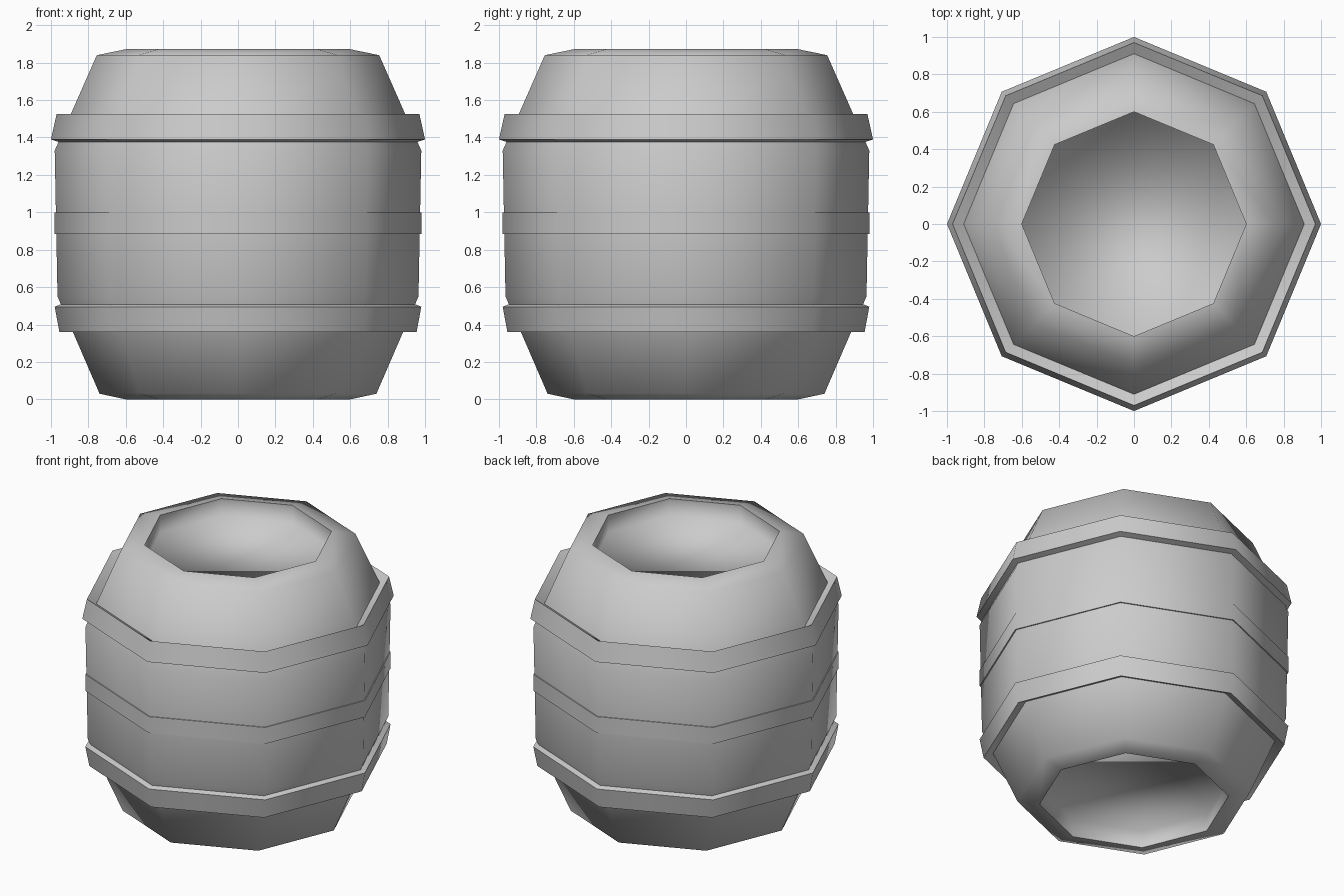
import bpy, bmesh, math

if "Cube" in bpy.data.objects:
    bpy.data.objects.remove(bpy.data.objects["Cube"])

SIDES = 8


def lathe(name, profile, closed=False, smooth=80):
    """Spin an (r, z) profile into an eight-sided ring mesh; cap the ends unless closed."""
    bm = bmesh.new()
    rings = []
    for r, z in profile:
        rings.append([bm.verts.new((r * math.cos(2 * math.pi * i / SIDES),
                                    r * math.sin(2 * math.pi * i / SIDES), z))
                      for i in range(SIDES)])
    pairs = list(zip(rings, rings[1:]))
    if closed:
        pairs.append((rings[-1], rings[0]))
    for a, b in pairs:
        for i in range(SIDES):
            j = (i + 1) % SIDES
            bm.faces.new((a[i], a[j], b[j], b[i]))
    if not closed:
        bm.faces.new(rings[0])
        bm.faces.new(rings[-1])
    bmesh.ops.recalc_face_normals(bm, faces=bm.faces)
    mesh = bpy.data.meshes.new(name)
    bm.to_mesh(mesh)
    bm.free()
    obj = bpy.data.objects.new(name, mesh)
    bpy.context.collection.objects.link(obj)
    bpy.ops.object.select_all(action='DESELECT')
    obj.select_set(True)
    bpy.context.view_layer.objects.active = obj
    bpy.ops.object.shade_smooth_by_angle(angle=math.radians(smooth))
    return obj


# Barrel body with recessed ends
lathe("barrel_body", [
    (0.60, 0.12), (0.60, 0.0), (0.74, 0.03), (0.965, 0.55),
    (0.98, 1.33), (0.755, 1.84), (0.60, 1.872), (0.60, 1.75)], smooth=92)

# Hoops: tilted bands with bevelled lips, sunk slightly into the body
lathe("lower_hoop", [(0.955, 0.36), (0.98, 0.495), (0.93, 0.515), (0.87, 0.40)],
      closed=True, smooth=50)
lathe("middle_hoop", [(0.98, 0.885), (0.98, 1.0), (0.94, 1.0), (0.94, 0.885)],
      closed=True, smooth=50)
lathe("upper_hoop", [(1.0, 1.39), (0.97, 1.525), (0.89, 1.475), (0.94, 1.37)],
      closed=True, smooth=50)
